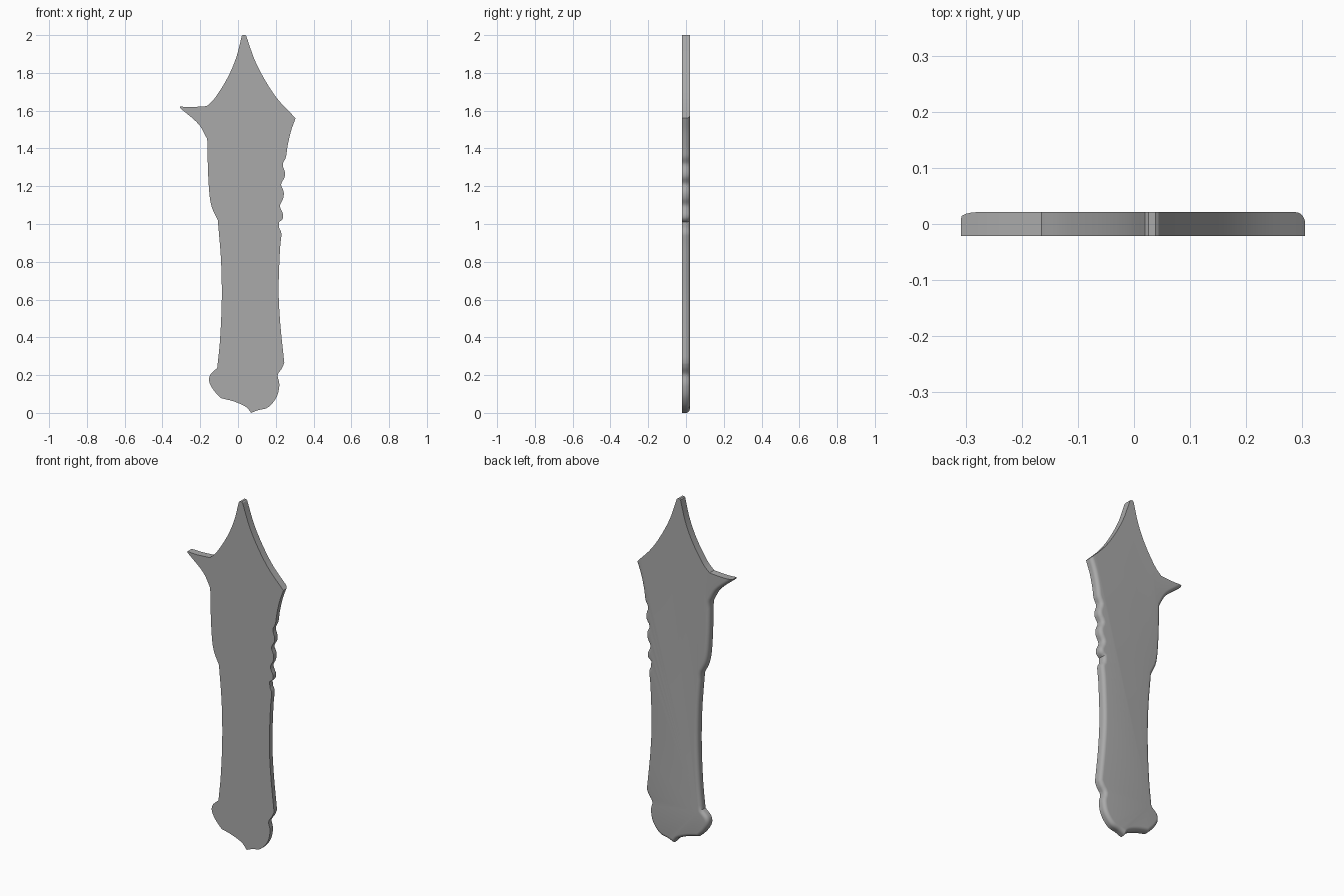
import bpy, bmesh, math
from mathutils import Vector

if "Cube" in bpy.data.objects:
    bpy.data.objects.remove(bpy.data.objects["Cube"])

HALF, R, STEPS = 0.021, 0.021, 6

# Outline in x, z, clockwise from the front; each run is smooth, runs meet at corners.
# The flag says whether the back edge of the run is rounded over.
RUNS = [
    (False, [(-.308, 1.615), (-.308, 1.622)]),
    (False, [(-.308, 1.622), (-.25, 1.619), (-.165, 1.624)]),
    (False, [(-.165, 1.624), (-.12, 1.67), (-.055, 1.775), (-.01, 1.88), (.02, 1.995)]),
    (False, [(.02, 1.995), (.026, 2), (.038, 2), (.044, 1.995)]),
    (False, [(.044, 1.995), (.09, 1.865), (.15, 1.75), (.215, 1.655), (.305, 1.56)]),
    (True, [(.305, 1.56), (.28, 1.49), (.262, 1.41), (.254, 1.355), (.237, 1.315),
            (.248, 1.275), (.246, 1.245), (.228, 1.21), (.242, 1.17), (.239, 1.135),
            (.222, 1.095), (.239, 1.05), (.235, 1.025), (.217, 1.01)]),
    (True, [(.217, 1.01), (.219, .975), (.23, .95), (.222, .86), (.215, .65),
            (.224, .47), (.245, .265)]),
    (True, [(.245, .265), (.232, .235), (.21, .20), (.219, .15), (.205, .085),
            (.16, .03), (.105, .014), (.07, 0)]),
    (True, [(.07, 0), (.04, .033), (-.02, .06), (-.09, .078)]),
    (True, [(-.09, .078), (-.125, .115), (-.151, .16), (-.148, .20), (-.11, .238)]),
    (True, [(-.11, .238), (-.095, .39), (-.086, .6), (-.09, .81), (-.107, 1.02)]),
    (True, [(-.107, 1.02), (-.143, 1.105), (-.157, 1.24), (-.163, 1.45)]),
    (True, [(-.163, 1.45), (-.21, 1.53), (-.308, 1.615)]),
]


def smooth_run(pts):
    """Catmull-Rom samples along a run, leaving out the last point."""
    p = [Vector(q) for q in pts]
    if len(p) == 2:
        return p[:1]
    p = [2 * p[0] - p[1]] + p + [2 * p[-1] - p[-2]]
    out = []
    for a, b, c, d in zip(p, p[1:], p[2:], p[3:]):
        n = max(1, min(6, round((c - b).length / 0.012)))
        for i in range(n):
            t = i / n
            out.append(0.5 * (2 * b + (c - a) * t + (2 * a - 5 * b + 4 * c - d) * t * t
                              + (3 * b - a - 3 * c + d) * t ** 3))
    return out


def inset(pts, flags, dist):
    """Move the flagged edges inward; edges that would flip are collapsed."""
    n = len(pts)
    dirs = [(pts[(i + 1) % n] - pts[i]).normalized() for i in range(n)]
    offs = [pts[i] + Vector((dirs[i].y, -dirs[i].x)) * (dist if flags[i] else 0)
            for i in range(n)]
    active = list(range(n))
    while True:
        start = {}
        for k, e in enumerate(active):
            f = active[k - 1]
            cross = dirs[f].cross(dirs[e])
            if abs(cross) < 1e-3:
                start[e] = offs[e].copy()
            else:
                start[e] = offs[f] + dirs[f] * ((offs[e] - offs[f]).cross(dirs[e]) / cross)
        m = len(active)
        bad = [e for k, e in enumerate(active)
               if (start[active[(k + 1) % m]] - start[e]).dot(dirs[e]) < -1e-6]
        if not bad:
            break
        worst = min(bad, key=lambda e: (pts[(e + 1) % n] - pts[e]).length)
        active.remove(worst)
    res, cur = [None] * n, start[active[0]]
    for i in reversed(range(n)):
        cur = start.get(i, cur)
        res[i] = cur
    return res


outline, flags = [], []
for rounded, pts in RUNS:
    s = smooth_run(pts)
    outline += s
    flags += [rounded] * len(s)

# Slab: flat front, straight wall, then quarter-round to the back face
levels = [(-HALF, 0)]
for i in range(STEPS + 1):
    a = math.pi / 2 * i / STEPS
    levels.append((HALF - R + R * math.sin(a), R * (1 - math.cos(a))))

bm = bmesh.new()
rings = [[bm.verts.new((p.x, y, p.y)) for p in inset(outline, flags, d)] for y, d in levels]
n = len(outline)
for lo, hi in zip(rings, rings[1:]):
    for i in range(n):
        j = (i + 1) % n
        bm.faces.new((lo[i], lo[j], hi[j], hi[i]))
bm.faces.new(rings[0])
bm.faces.new(rings[-1])
bmesh.ops.remove_doubles(bm, verts=bm.verts, dist=1e-5)
bmesh.ops.recalc_face_normals(bm, faces=bm.faces)
mesh = bpy.data.meshes.new("handle_plate")
bm.to_mesh(mesh)
bm.free()

obj = bpy.data.objects.new("handle_plate", mesh)
bpy.context.collection.objects.link(obj)
mat = bpy.data.materials.new("plain grey")
mat.diffuse_color = (0.4, 0.4, 0.4, 1)
mat.use_nodes = True
mat.node_tree.nodes["Principled BSDF"].inputs["Base Color"].default_value = mat.diffuse_color
mesh.materials.append(mat)

bpy.context.view_layer.objects.active = obj
obj.select_set(True)
bpy.ops.object.shade_smooth_by_angle(angle=math.radians(30))
